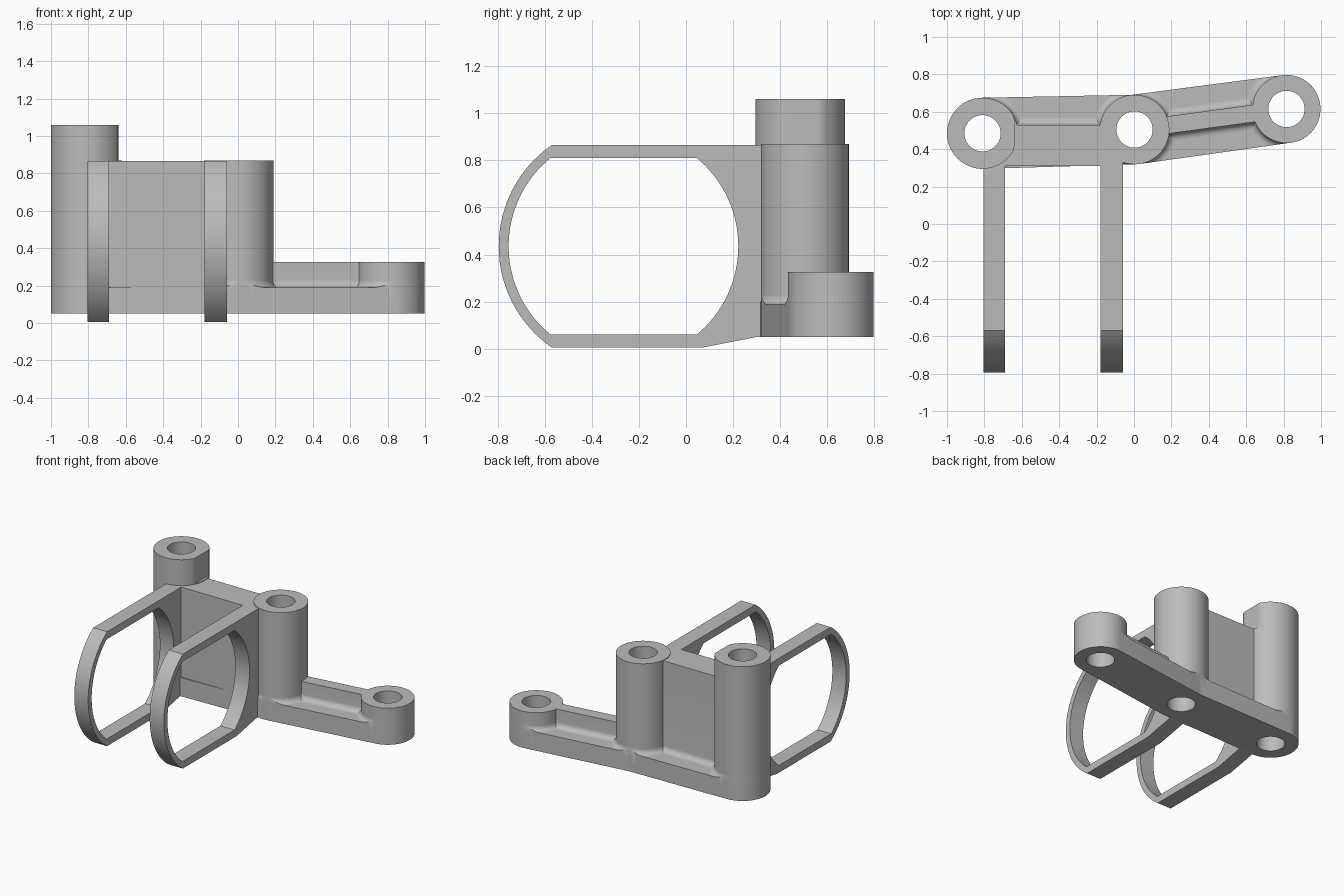
import bpy, bmesh
from math import sin, cos, pi, radians, sqrt, asin, acos, atan2
from mathutils import Matrix, Vector

if "Cube" in bpy.data.objects:
    bpy.data.objects.remove(bpy.data.objects["Cube"])

grey = bpy.data.materials.new("plain_grey")
grey.use_nodes = True
grey.diffuse_color = (0.5, 0.5, 0.5, 1)
grey.node_tree.nodes["Principled BSDF"].inputs["Base Color"].default_value = (0.5, 0.5, 0.5, 1)

BOTTOM, LEDGE, TOP = 0.05, 0.19, 0.865
HOLE = 0.097
parts = []


def arc(cx, cy, r, a0, a1, n=12):
    return [(cx + r * cos(a0 + (a1 - a0) * i / n), cy + r * sin(a0 + (a1 - a0) * i / n))
            for i in range(n + 1)]


def finish(name, bm, keep=True):
    bmesh.ops.recalc_face_normals(bm, faces=bm.faces[:])
    mesh = bpy.data.meshes.new(name)
    bm.to_mesh(mesh)
    bm.free()
    mesh.materials.append(grey)
    obj = bpy.data.objects.new(name, mesh)
    bpy.context.collection.objects.link(obj)
    if keep:
        parts.append(obj)
    return obj


def prism(name, outline, depth, frame=Matrix(), keep=True):
    """Extrude a 2D outline along the third axis of a frame."""
    bm = bmesh.new()
    face = bm.faces.new([bm.verts.new(frame @ Vector((u, v, 0))) for u, v in outline])
    shift = frame.to_3x3() @ Vector((0, 0, depth))
    new = bmesh.ops.extrude_face_region(bm, geom=[face])["geom"]
    bmesh.ops.translate(bm, vec=shift, verts=[g for g in new if isinstance(g, bmesh.types.BMVert)])
    return finish(name, bm, keep)


def lathe(name, centre, profile, flat_x=None, n=64):
    """Revolve a closed radius/height profile; flat_x trims the +x side."""
    bm = bmesh.new()
    rings = []
    for i in range(n):
        a = 2 * pi * i / n
        ring = []
        for r, z in profile:
            x = centre[0] + r * cos(a)
            x = x if flat_x is None else min(x, flat_x)
            ring.append(bm.verts.new((x, centre[1] + r * sin(a), z)))
        rings.append(ring)
    m = len(profile)
    for i in range(n):
        p, q = rings[i], rings[(i + 1) % n]
        for j in range(m):
            k = (j + 1) % m
            bm.faces.new((p[j], q[j], q[k], p[k]))
    return finish(name, bm)


def along(start, direction):
    """Frame with u to the left, v up, w along a horizontal direction."""
    d = Vector((direction[0], direction[1], 0)).normalized()
    u, v = Vector((-d.y, d.x, 0)), Vector((0, 0, 1))
    frame = Matrix((u, v, d)).transposed().to_4x4()
    frame.translation = Vector(start)
    return frame


def boolean(obj, other, operation):
    mod = obj.modifiers.new("shape", "BOOLEAN")
    mod.solver = "EXACT"
    mod.operation = operation
    mod.object = other
    bpy.context.view_layer.objects.active = obj
    bpy.ops.object.modifier_apply(modifier=mod.name)


def drop(obj):
    bpy.data.objects.remove(obj)


# Hollow posts: centre, radius, height
posts = {
    "tall": (Vector((-0.81, 0.485)), 0.19, 0.87),
    "middle": (Vector((0.003, 0.505)), 0.186, 0.87),
    "short": (Vector((0.815, 0.615)), 0.182, 0.325),
}


def tube(r, z0, z1):
    return [(HOLE, z0), (r, z0), (r, z1), (HOLE, z1)]


for label, (c, r, h) in posts.items():
    lathe(label + "_post", c, tube(r, BOTTOM, h))
c, r, h = posts["tall"]
lathe("tall_post_upper", c, tube(r, h, 1.06), flat_x=-0.64)


# Base links joining the posts, each with fillets around its posts
def link(name, first, second):
    (c0, r0, _), (c1, r1, _) = posts[first], posts[second]
    d = c1 - c0
    heading = atan2(d.y, d.x)
    side = acos((r0 - r1) / d.length)
    outline = arc(c0.x, c0.y, r0, heading + side, heading + 2 * pi - side, 32)
    outline += arc(c1.x, c1.y, r1, heading - side, heading + side, 32)
    envelope = prism("envelope", outline, 0.5, Matrix.Translation((0, 0, 0)), keep=False)
    base = prism(name, outline, LEDGE - BOTTOM, Matrix.Translation((0, 0, BOTTOM)))
    f = 0.035
    for label in (first, second):
        c, r, _ = posts[label]
        curve = arc(r + f, LEDGE + f, f, -pi / 2, -pi, 6)
        skirt = lathe(name + "_" + label + "_fillet", c,
                      [(0.12, 0.1), (r + f, 0.1)] + curve + [(0.12, LEDGE + f)])
        boolean(skirt, envelope, "INTERSECT")
        bore = prism("bore", arc(c.x, c.y, HOLE, 0, 2 * pi, 64)[:-1], 0.6, keep=False)
        boolean(base, bore, "DIFFERENCE")
        drop(bore)
    drop(envelope)


link("wide_link", "tall", "middle")
link("low_link", "middle", "short")

# Thick wall between the two high posts, filleted at the back
f = 0.04
back = arc(0.53 + f, LEDGE + f, f, -pi / 2, -pi, 8)
prism("wall", [(0.31, BOTTOM), (0.53 + f, BOTTOM)] + back + [(0.53, TOP), (0.31, TOP)],
      0.6, along((-0.71, 0, 0), (1, 0)))

# Low rib between the middle and short posts, filleted on both sides
c0, c1 = posts["middle"][0], posts["short"][0]
d = c1 - c0
start = c0 + d.normalized() * 0.14
half, top = 0.046, 0.325
right = arc(half + f, LEDGE + f, f, -pi / 2, -pi, 8)
left = [(-u, v) for u, v in reversed(right)]
prism("rib", [(-half - f, 0.1), (half + f, 0.1)] + right + [(half, top), (-half, top)] + left,
      d.length - 0.28, along((start.x, start.y, 0), d))

# Two open hoops reaching forward
MID = 0.435


def bow(cx, radius, half_height, sign):
    """Arc bulging to the front (-1) or back (+1)."""
    a = asin(half_height / radius)
    if sign < 0:
        return arc(cx, MID, radius, pi - a, pi + a, 32)
    return arc(cx, MID, radius, -a, a, 32)


outer = bow(-0.272, 0.523, 0.43, -1) + [(0.07, 0.005), (0.3, BOTTOM), (0.38, BOTTOM), (0.38, TOP)]
inner = bow(-0.268, 0.485, 0.375, -1) + bow(-0.265, 0.487, 0.375, 1)
for name, x, width in (("right_hoop", -0.805, 0.115), ("left_hoop", -0.178, 0.118)):
    hoop = prism(name, outer, width, along((x, 0, 0), (1, 0)))
    opening = prism("opening", inner, width + 0.2, along((x - 0.1, 0, 0), (1, 0)), keep=False)
    boolean(hoop, opening, "DIFFERENCE")
    drop(opening)

# Smooth shading with sharp edges kept
bpy.ops.object.select_all(action="DESELECT")
for obj in parts:
    obj.select_set(True)
bpy.context.view_layer.objects.active = parts[0]
bpy.ops.object.shade_smooth_by_angle(angle=radians(30))
